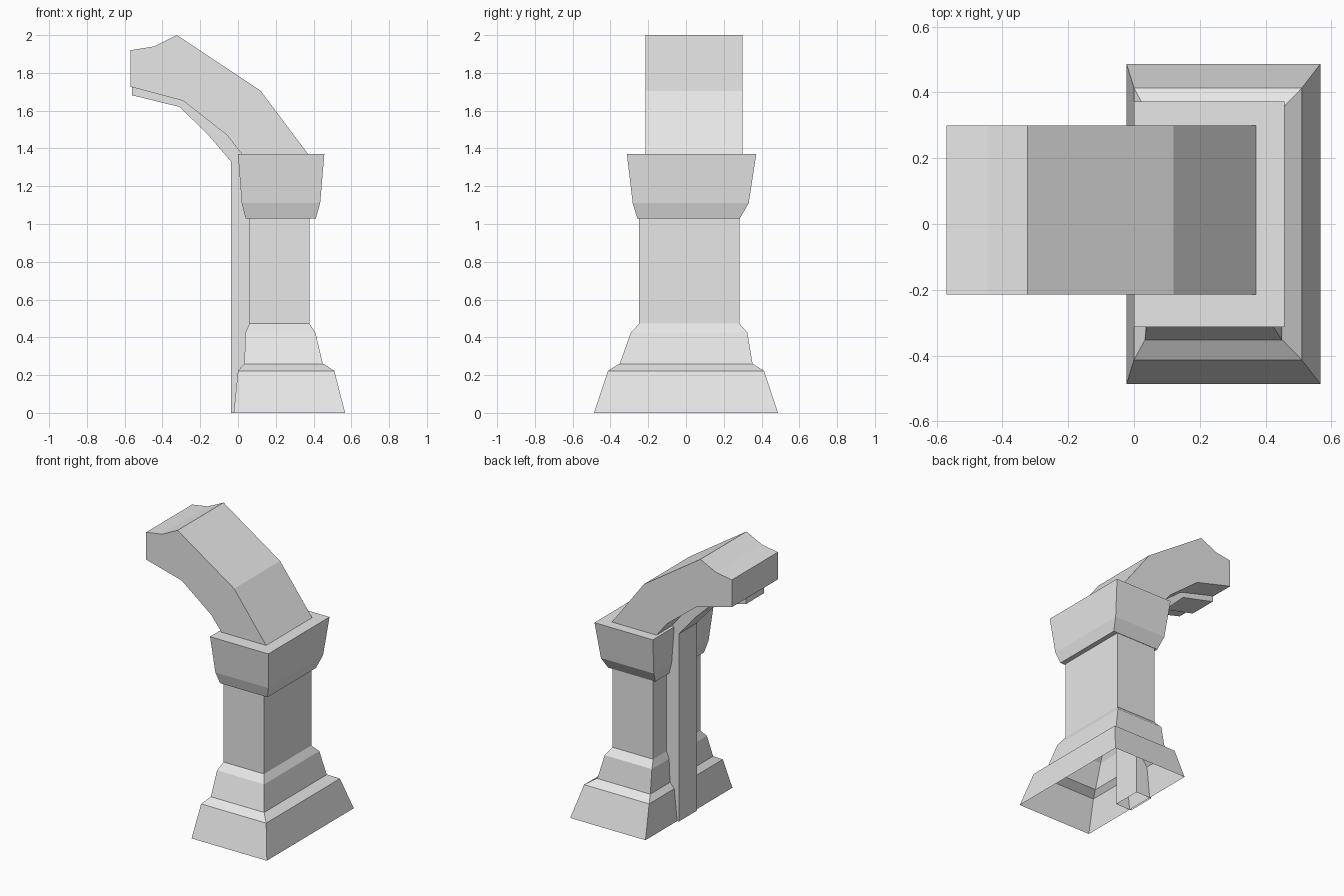
import bpy
import bmesh

default = bpy.data.objects.get("Cube")
if default:
    bpy.data.objects.remove(default, do_unlink=True)

stone = bpy.data.materials.new("plain grey stone")
stone.use_nodes = True
grey = (0.8, 0.8, 0.8, 1.0)
stone.diffuse_color = grey
stone.node_tree.nodes["Principled BSDF"].inputs["Base Color"].default_value = grey


def finish(name, bm):
    bmesh.ops.recalc_face_normals(bm, faces=bm.faces[:])
    mesh = bpy.data.meshes.new(name)
    bm.to_mesh(mesh)
    bm.free()
    mesh.materials.append(stone)
    obj = bpy.data.objects.new(name, mesh)
    bpy.context.collection.objects.link(obj)
    return obj


def loft(name, rings, cap_top=False, cap_bottom=False):
    """Join rectangular rings given as (z, x min, x max, y min, y max)."""
    bm = bmesh.new()
    loops = [[bm.verts.new(p) for p in ((a, c, z), (b, c, z), (b, d, z), (a, d, z))]
             for z, a, b, c, d in rings]
    for low, high in zip(loops, loops[1:]):
        for i in range(4):
            j = (i + 1) % 4
            bm.faces.new((low[i], low[j], high[j], high[i]))
    if cap_top:
        bm.faces.new(loops[-1])
    if cap_bottom:
        bm.faces.new(loops[0][::-1])
    return finish(name, bm)


def extrude(name, profile, y0, y1, open_bottom=False):
    """Extrude an (x, z) profile along y."""
    bm = bmesh.new()
    near = [bm.verts.new((x, y0, z)) for x, z in profile]
    far = [bm.verts.new((x, y1, z)) for x, z in profile]
    bm.faces.new(near)
    bm.faces.new(far[::-1])
    n = len(profile)
    for i in range(n):
        j = (i + 1) % n
        if open_bottom and profile[i][1] == 0 and profile[j][1] == 0:
            continue
        bm.faces.new((near[j], near[i], far[i], far[j]))
    return finish(name, bm)


# Hollow flared foot with a sloping ledge, open underneath
loft("base", [
    (0.0, -0.023, 0.567, -0.487, 0.487),
    (0.223, 0.0, 0.51, -0.413, 0.413),
    (0.26, 0.033, 0.452, -0.353, 0.353),
])

# Tapered plinth running into the straight shaft
loft("plinth_and_shaft", [
    (0.255, 0.033, 0.45, -0.353, 0.353),
    (0.425, 0.04, 0.41, -0.292, 0.325),
    (0.473, 0.06, 0.378, -0.248, 0.282),
    (1.04, 0.06, 0.378, -0.248, 0.282),
])

# Flared capital
loft("capital", [
    (1.03, 0.04, 0.412, -0.258, 0.285),
    (1.11, 0.02, 0.435, -0.282, 0.332),
    (1.37, 0.0, 0.457, -0.313, 0.372),
], cap_top=True, cap_bottom=True)

# Curving half arch above the capital
extrude("arch", [
    (0.375, 1.365), (0.12, 1.705), (-0.323, 2.0), (-0.445, 1.94),
    (-0.57, 1.92), (-0.57, 1.727), (-0.29, 1.652), (-0.06, 1.472),
    (0.025, 1.365),
], -0.215, 0.3)

# Narrow rib up the column and along the underside of the arch
extrude("rib", [
    (-0.036, 0), (-0.036, 1.33), (-0.165, 1.48), (-0.31, 1.62),
    (-0.562, 1.682), (-0.562, 1.76), (-0.28, 1.69), (-0.04, 1.51),
    (0.09, 1.36), (0.09, 0),
], -0.072, 0.132, open_bottom=True)
